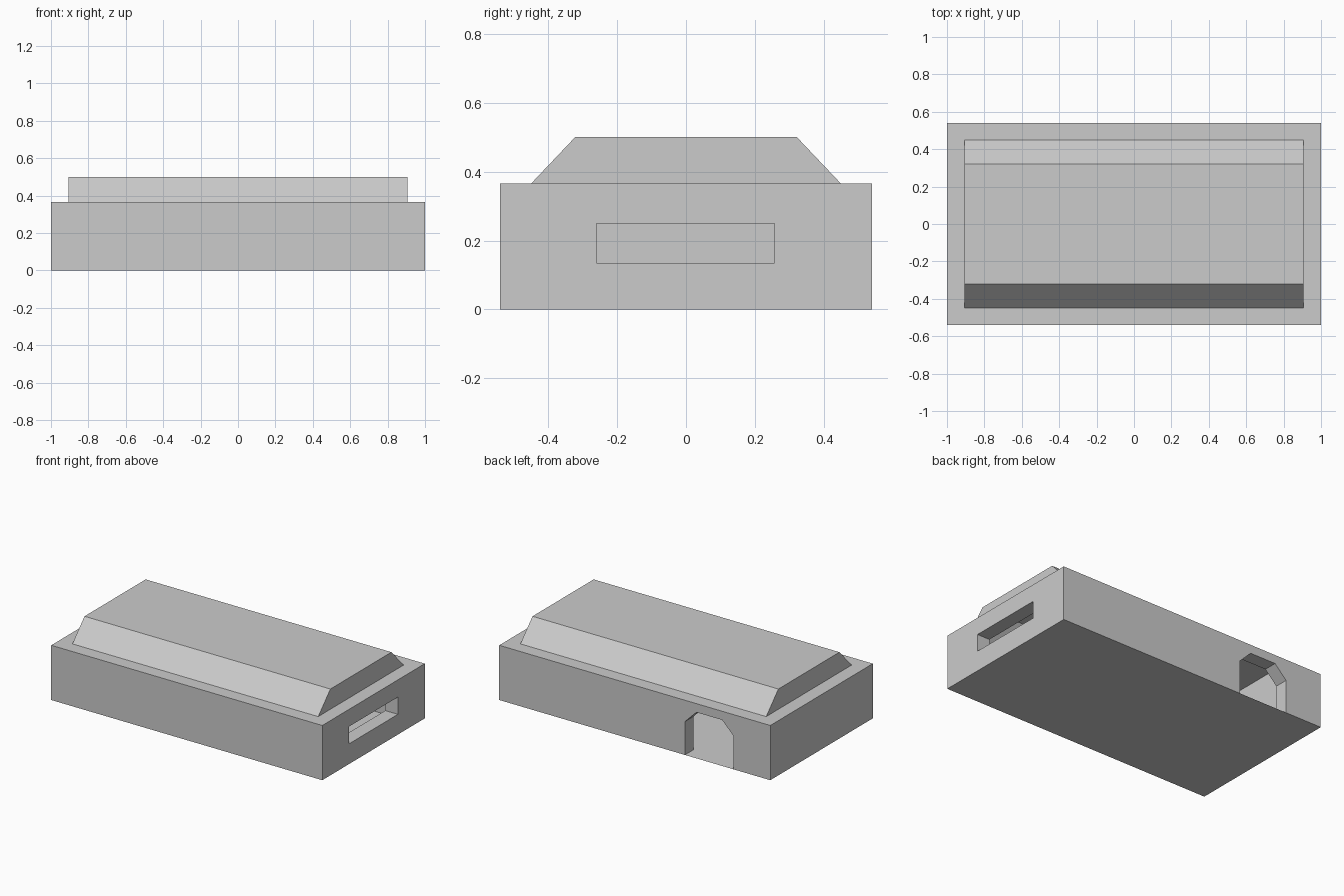
import bpy, bmesh
from mathutils import Vector

if "Cube" in bpy.data.objects:
    bpy.data.objects.remove(bpy.data.objects["Cube"])

W, D, H = 1.0, 0.54, 0.365        # outer half width, half depth, wall height
IW, ID = 0.907, 0.45              # inner half width, half depth


def rect(a0, a1, b0, b1):
    return [(a0, b0), (a1, b0), (a1, b1), (a0, b1)]


def prism(name, profile, axis, start, end, open_edge=None):
    """Extrude a 2D profile along an axis; open_edge leaves out that side face."""
    def place(a, b, t):
        return {'x': (t, a, b), 'y': (a, t, b), 'z': (a, b, t)}[axis]
    bm = bmesh.new()
    lo = [bm.verts.new(place(a, b, start)) for a, b in profile]
    hi = [bm.verts.new(place(a, b, end)) for a, b in profile]
    bm.faces.new(lo)
    bm.faces.new(hi)
    n = len(profile)
    for i in range(n):
        if i != open_edge:
            j = (i + 1) % n
            bm.faces.new((lo[i], lo[j], hi[j], hi[i]))
    bmesh.ops.recalc_face_normals(bm, faces=bm.faces)
    return finish(name, bm)


def finish(name, bm):
    mesh = bpy.data.meshes.new(name)
    bm.to_mesh(mesh)
    bm.free()
    obj = bpy.data.objects.new(name, mesh)
    bpy.context.collection.objects.link(obj)
    return obj


def cut(target, cutter):
    cutter.hide_render = True
    mod = target.modifiers.new(cutter.name, 'BOOLEAN')
    mod.operation = 'DIFFERENCE'
    mod.solver = 'EXACT'
    mod.object = cutter
    bpy.context.view_layer.objects.active = target
    bpy.ops.object.modifier_apply(modifier=mod.name)
    bpy.data.objects.remove(cutter, do_unlink=True)


# Thick walls, hollowed out, with a back doorway and a window in the right end
walls = prism("walls", rect(-W, W, -D, D), 'z', 0, H)
cut(walls, prism("room_cutter", rect(-IW, IW, -ID, ID), 'z', -0.1, H + 0.1))
door = [(-0.73, -0.1), (-0.37, -0.1), (-0.37, 0.222), (-0.455, 0.307),
        (-0.645, 0.307), (-0.73, 0.222)]
cut(walls, prism("door_cutter", door, 'y', ID - 0.1, D + 0.1))
cut(walls, prism("window_cutter", rect(-0.26, 0.257, 0.135, 0.25), 'x', IW - 0.1, W + 0.1))

# Thin floor with a tongue for the door threshold
bm = bmesh.new()
outline = [(-IW, -ID), (IW, -ID), (IW, ID), (-0.37, ID), (-0.37, D),
           (-0.73, D), (-0.73, ID), (-IW, ID)]
bm.faces.new([bm.verts.new((x, y, 0)) for x, y in outline])
finish("floor", bm)

# Thin roof shell with sloped long sides, open to the room below
roof = [(-ID, H), (ID, H), (0.322, 0.5), (-0.322, 0.5)]
prism("roof", roof, 'x', -IW, IW, open_edge=0)
